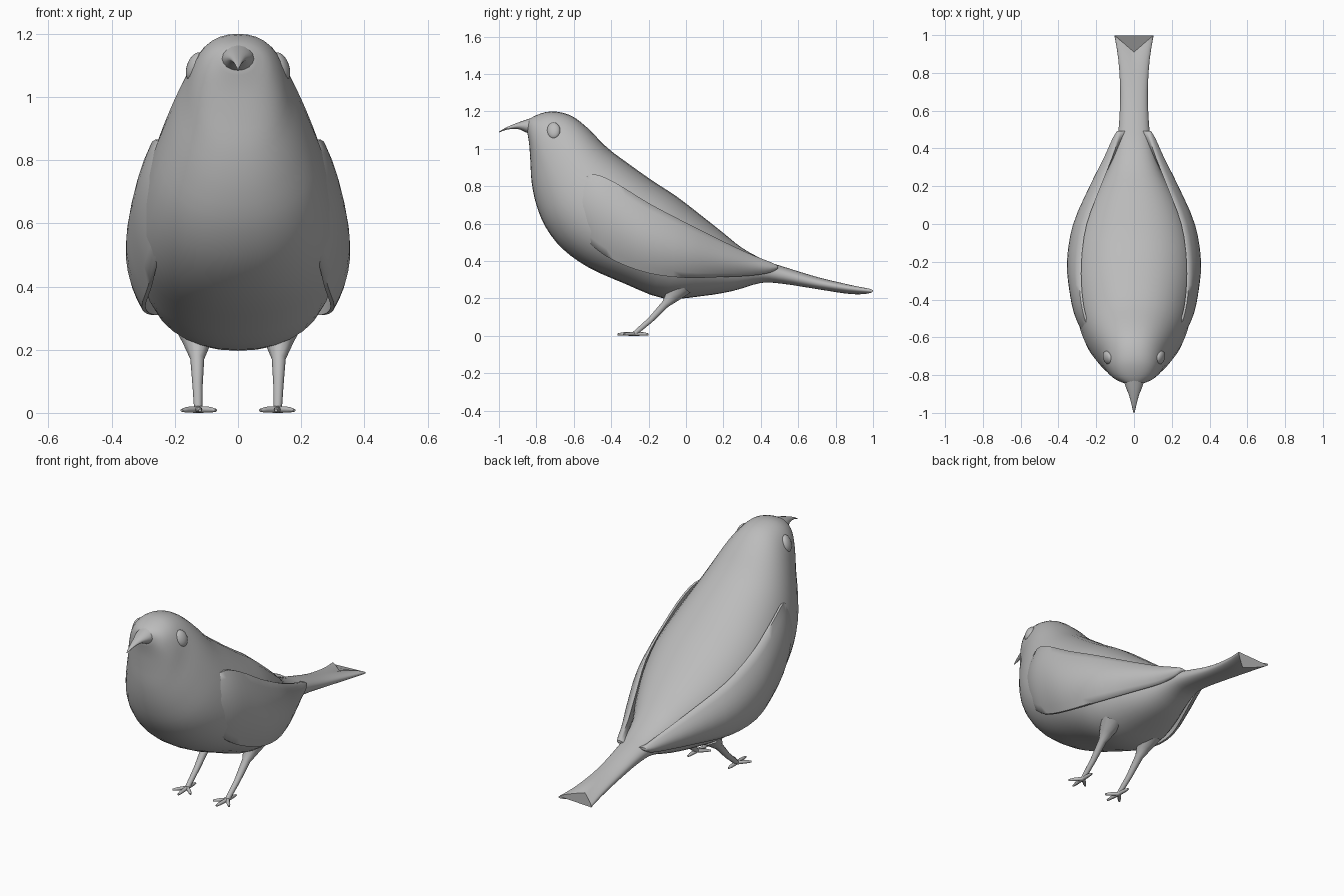
import bpy, bmesh, math
from mathutils import Vector

if "Cube" in bpy.data.objects:
    bpy.data.objects.remove(bpy.data.objects["Cube"])

grey = bpy.data.materials.new("plain_grey")
grey.diffuse_color = (0.5, 0.5, 0.5, 1)
grey.use_nodes = True
grey.node_tree.nodes["Principled BSDF"].inputs["Base Color"].default_value = grey.diffuse_color


def finish(name, bm, angle=50):
    bmesh.ops.recalc_face_normals(bm, faces=bm.faces)
    me = bpy.data.meshes.new(name)
    bm.to_mesh(me)
    bm.free()
    me.materials.append(grey)
    ob = bpy.data.objects.new(name, me)
    bpy.context.collection.objects.link(ob)
    bpy.ops.object.select_all(action='DESELECT')
    ob.select_set(True)
    bpy.context.view_layer.objects.active = ob
    bpy.ops.object.shade_smooth_by_angle(angle=math.radians(angle))
    return ob


def smooth_rings(rings, steps):
    """Insert in-between rings with a Catmull-Rom spline."""
    out = []
    for i in range(len(rings) - 1):
        quad = [rings[max(i - 1, 0)], rings[i], rings[i + 1],
                rings[min(i + 2, len(rings) - 1)]]
        for s in range(steps):
            t = s / steps
            out.append([b + t / 2 * ((c - a) + t * ((2 * a - 5 * b + 4 * c - d)
                        + t * (3 * b - a - 3 * c + d)))
                        for a, b, c, d in zip(*quad)])
    return out + [rings[-1]]


def loft(name, rings, steps=3, angle=50):
    """Skin a row of closed rings and cap both ends."""
    bm = bmesh.new()
    rows = [[bm.verts.new(p) for p in r] for r in smooth_rings(rings, steps)]
    n = len(rows[0])
    for a, b in zip(rows, rows[1:]):
        for i in range(n):
            j = (i + 1) % n
            bm.faces.new((a[i], a[j], b[j], b[i]))
    bm.faces.new(rows[0])
    bm.faces.new(rows[-1])
    return finish(name, bm, angle)


def section(ty, tz, by, bz, w, fork=0.0, n=32, power=2.2):
    """Rounded slice between a back point and a belly point."""
    ring = []
    for i in range(n):
        a = 2 * math.pi * i / n
        c, s = math.cos(a), math.sin(a)
        u = math.copysign(abs(c) ** (2 / power), c)
        v = math.copysign(abs(s) ** (2 / power), s)
        k = (v + 1) / 2
        ring.append(Vector((w * u, by + (ty - by) * k + fork * abs(u),
                            bz + (tz - bz) * k)))
    return ring


def tube(name, points, n=10):
    """Tapered round limb through (position, radius) points."""
    pts = [Vector(p) for p, r in points]
    rings = []
    for i, (p, r) in enumerate(points):
        d = pts[min(i + 1, len(pts) - 1)] - pts[max(i - 1, 0)]
        q = d.to_track_quat('Z', 'Y')
        rings.append([pts[i] + q @ Vector((r * math.cos(2 * math.pi * k / n),
                                           r * math.sin(2 * math.pi * k / n), 0))
                      for k in range(n)])
    return loft(name, rings, 1)


# Body from the face to the forked tail: back y, z, belly y, z, half width, fork
body = [
    (-0.842, 1.155, -0.848, 1.085, 0.045), (-0.80, 1.18, -0.838, 1.02, 0.098),
    (-0.72, 1.20, -0.832, 0.93, 0.137), (-0.62, 1.18, -0.825, 0.82, 0.17),
    (-0.53, 1.115, -0.80, 0.70, 0.215), (-0.42, 1.005, -0.75, 0.58, 0.265),
    (-0.30, 0.915, -0.66, 0.465, 0.30), (-0.18, 0.83, -0.52, 0.365, 0.322),
    (-0.05, 0.745, -0.33, 0.28, 0.32), (0.08, 0.645, -0.12, 0.20, 0.285),
    (0.20, 0.55, 0.08, 0.212, 0.215), (0.30, 0.47, 0.25, 0.24, 0.145),
    (0.42, 0.405, 0.40, 0.283, 0.098), (0.52, 0.37, 0.52, 0.278, 0.08),
    (0.70, 0.315, 0.70, 0.25, 0.073), (0.84, 0.28, 0.84, 0.228, 0.083, 0.03),
    (0.91, 0.258, 0.91, 0.222, 0.104, 0.09)]
loft("body", [section(*s) for s in body])

# Beak, slightly hooked
beak = [(-1.0, 1.092, -1.0, 1.087, 0.003), (-0.96, 1.115, -0.955, 1.103, 0.013),
        (-0.91, 1.136, -0.90, 1.106, 0.027), (-0.86, 1.154, -0.86, 1.09, 0.045),
        (-0.81, 1.17, -0.82, 1.07, 0.058)]
loft("beak", [section(*s, n=16, power=2) for s in beak])

# Wing slices: y, top z, bottom z, then x at top, middle and bottom
wing = [
    (-0.65, 0.73, 0.68, 0.19, 0.20, 0.19), (-0.60, 0.82, 0.59, 0.225, 0.255, 0.225),
    (-0.50, 0.865, 0.48, 0.262, 0.308, 0.265), (-0.38, 0.82, 0.40, 0.285, 0.338, 0.285),
    (-0.20, 0.71, 0.335, 0.29, 0.355, 0.305), (0.0, 0.605, 0.31, 0.262, 0.322, 0.275),
    (0.20, 0.505, 0.315, 0.187, 0.235, 0.195), (0.35, 0.435, 0.322, 0.128, 0.16, 0.13),
    (0.45, 0.395, 0.338, 0.095, 0.115, 0.098), (0.492, 0.375, 0.36, 0.085, 0.09, 0.085)]


def wing_ring(side, y, zt, zb, xt, xm, xb, n=10):
    outer, inner = [], []
    for i in range(n + 1):
        s = i / n
        x = xt * (1 - s) * (1 - 2 * s) + xm * 4 * s * (1 - s) + xb * s * (2 * s - 1)
        z = zt + (zb - zt) * s
        outer.append(Vector((side * x, y, z)))
        inner.append(Vector((side * (x - 0.012 - 0.04 * math.sin(math.pi * s)), y, z)))
    return outer + inner[::-1]


for side, label in ((-1, "left"), (1, "right")):
    loft(label + "_wing", [wing_ring(side, *s) for s in wing], 3, 60)

    # Eye: flattened bead on the side of the head
    bm = bmesh.new()
    bmesh.ops.create_uvsphere(bm, u_segments=20, v_segments=12, radius=1)
    for v in bm.verts:
        x, y, z = v.co
        v.co = (side * (0.138 + 0.024 * x - 0.012 * z + 0.006 * y),
                -0.708 + 0.036 * y, 1.097 + 0.044 * z)
    finish(label + "_eye", bm)

    # Leg with a flared thigh
    tube(label + "_leg", [((side * 0.13, -0.03, 0.27), 0.07),
                          ((side * 0.13, -0.07, 0.215), 0.042),
                          ((side * 0.129, -0.11, 0.17), 0.022),
                          ((side * 0.128, -0.19, 0.085), 0.016),
                          ((side * 0.126, -0.275, 0.012), 0.013)])

    # Toes: three forward, one back
    foot = (side * 0.126, -0.275, 0.011)
    toes = {"outer": (0.178, -0.335), "middle": (0.12, -0.366),
            "inner": (0.07, -0.325), "back": (0.128, -0.20)}
    for toe, (x, y) in toes.items():
        tube(f"{label}_{toe}_toe", [(foot, 0.011),
             ((side * (0.3 * 0.126 + 0.7 * x), -0.275 * 0.3 + 0.7 * y, 0.01), 0.009),
             ((side * x, y, 0.008), 0.005)], 8)
